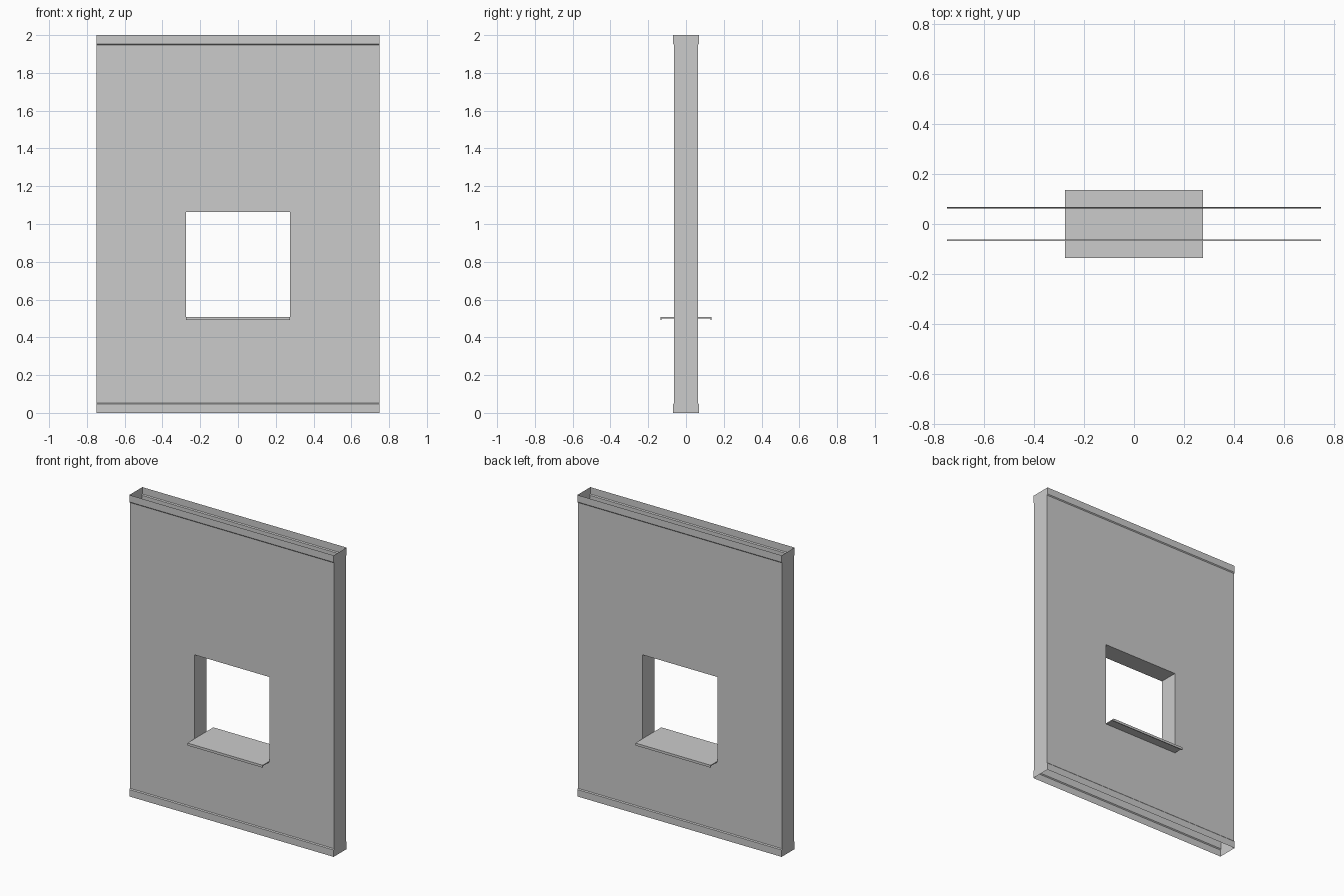
import bpy, bmesh

if "Cube" in bpy.data.objects:
    bpy.data.objects.remove(bpy.data.objects["Cube"])

HALF_W, WALL, TRIM = 0.75, 0.0625, 0.068
OPEN_X, OPEN_LOW, OPEN_TOP = 0.276, 0.503, 1.064


def make_object(name, faces):
    bm = bmesh.new()
    for face in faces:
        bm.faces.new([bm.verts.new(p) for p in face])
    bmesh.ops.remove_doubles(bm, verts=bm.verts, dist=1e-5)
    bmesh.ops.recalc_face_normals(bm, faces=bm.faces)
    mesh = bpy.data.meshes.new(name)
    bm.to_mesh(mesh)
    bm.free()
    obj = bpy.data.objects.new(name, mesh)
    bpy.context.collection.objects.link(obj)
    return obj


# Hollow wall: stepped skirting and cornice, open top and bottom
levels = [(TRIM, 0), (TRIM, 0.046), (WALL, 0.052), (WALL, OPEN_LOW),
          (WALL, OPEN_TOP), (WALL, 1.948), (TRIM, 1.954), (TRIM, 2)]
xs = [-HALF_W, -OPEN_X, OPEN_X, HALF_W]
faces = []
for (d0, z0), (d1, z1) in zip(levels, levels[1:]):
    for s in (-1, 1):
        for i in range(3):
            if i == 1 and z0 == OPEN_LOW:
                continue  # window opening
            a, b = xs[i], xs[i + 1]
            faces.append([(a, s * d0, z0), (b, s * d0, z0),
                          (b, s * d1, z1), (a, s * d1, z1)])
        # closed wall ends
        x = s * HALF_W
        faces.append([(x, -d0, z0), (x, d0, z0), (x, d1, z1), (x, -d1, z1)])

# Window reveal: two jambs, header and base
corners = [(-OPEN_X, OPEN_LOW), (OPEN_X, OPEN_LOW),
           (OPEN_X, OPEN_TOP), (-OPEN_X, OPEN_TOP)]
for (x0, z0), (x1, z1) in zip(corners, corners[1:] + corners[:1]):
    faces.append([(x0, -WALL, z0), (x1, -WALL, z1),
                  (x1, WALL, z1), (x0, WALL, z0)])
make_object("wall_panel", faces)

# Window sill: thin plate with a turned-down lip on both sides
half = [(0.136, 0.507), (0.136, 0.491), (0.130, 0.491), (0.130, 0.501)]
profile = half + [(-y, z) for y, z in reversed(half)]
ends = [[(s * OPEN_X, y, z) for y, z in profile] for s in (-1, 1)]
n = len(profile)
sill = ends + [[ends[0][i], ends[0][(i + 1) % n],
                ends[1][(i + 1) % n], ends[1][i]] for i in range(n)]
make_object("window_sill", sill)
